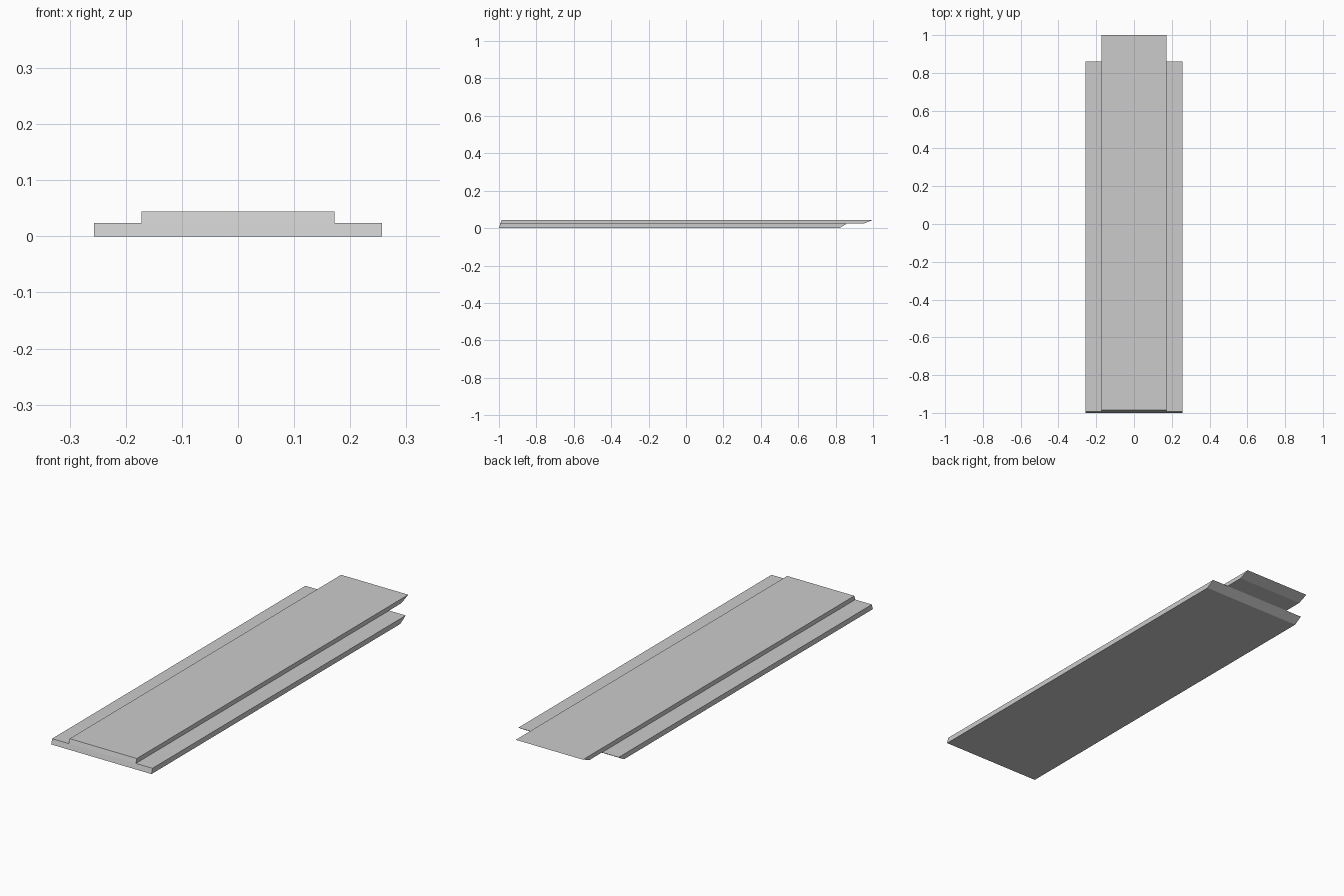
import bpy
import bmesh

cube = bpy.data.objects.get("Cube")
if cube:
    bpy.data.objects.remove(cube, do_unlink=True)

# One plain grey for the whole model
GREY = (0.6, 0.6, 0.6, 1.0)
grey = bpy.data.materials.new("plain grey")
grey.use_nodes = True
grey.diffuse_color = GREY
grey.node_tree.nodes["Principled BSDF"].inputs["Base Color"].default_value = GREY


def plank(name, half_width, profile):
    """Extrude a side profile of (y, z) points across the width."""
    bm = bmesh.new()
    side = bm.faces.new([bm.verts.new((-half_width, y, z)) for y, z in profile])
    grown = bmesh.ops.extrude_face_region(bm, geom=[side])["geom"]
    moved = [v for v in grown if isinstance(v, bmesh.types.BMVert)]
    bmesh.ops.translate(bm, verts=moved, vec=(2 * half_width, 0, 0))
    bmesh.ops.recalc_face_normals(bm, faces=bm.faces)
    mesh = bpy.data.meshes.new(name)
    bm.to_mesh(mesh)
    bm.free()
    mesh.materials.append(grey)
    obj = bpy.data.objects.new(name, mesh)
    bpy.context.collection.objects.link(obj)
    return obj


STEP, TOP = 0.024, 0.044

# Wide lower board, with a leaning front and an undercut back end
plank("lower_board", 0.257,
      [(-1.0, 0), (0.82, 0), (0.86, STEP), (-0.993, STEP)])

# Narrow upper board, overhanging the lower one at the back
plank("upper_board", 0.172,
      [(-0.993, STEP), (0.95, STEP), (1.0, TOP), (-0.986, TOP)])
